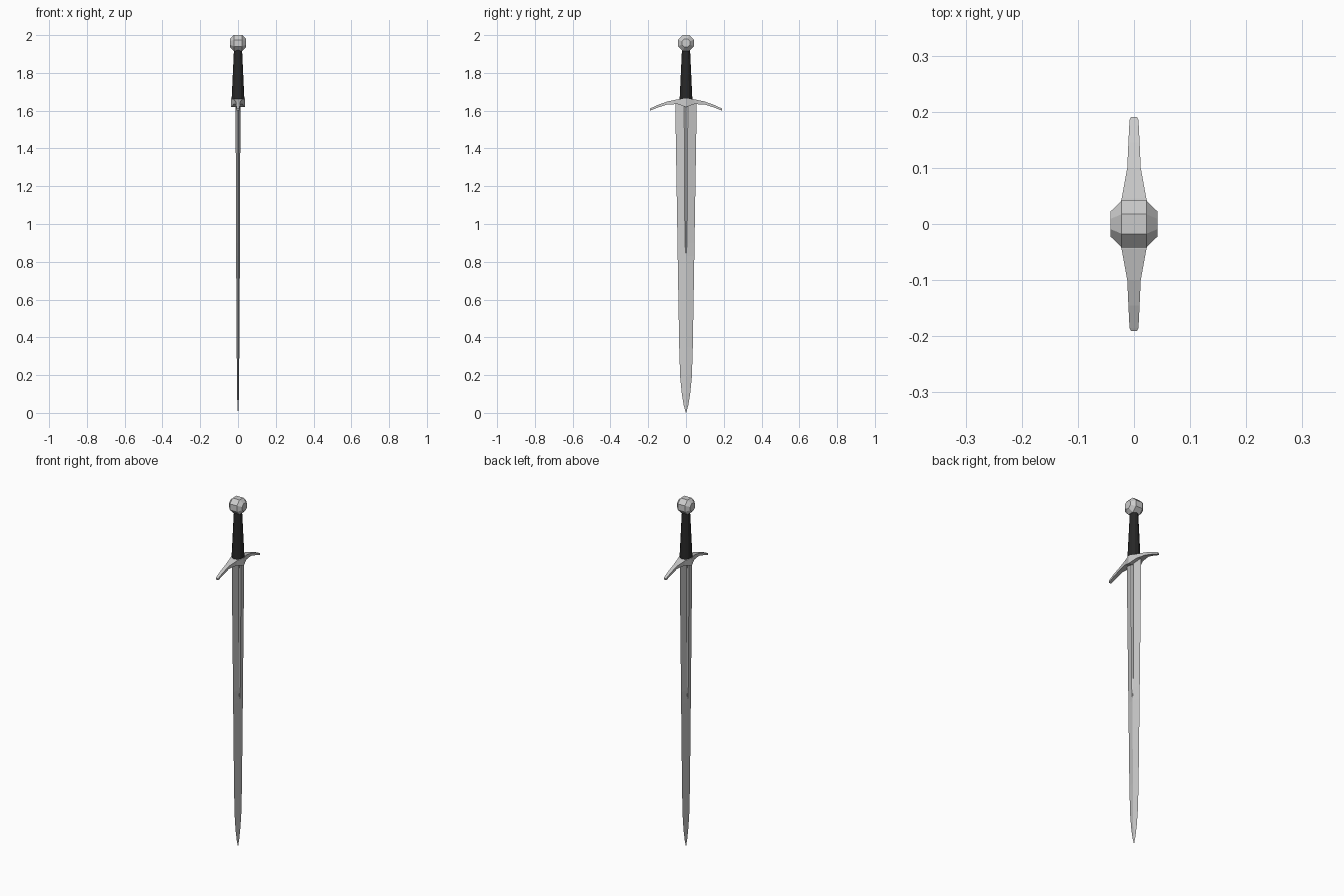
import bpy, bmesh
from math import sin, cos, pi

if "Cube" in bpy.data.objects:
    bpy.data.objects.remove(bpy.data.objects["Cube"])


def loft(name, rings, color=None):
    """Skin a list of equal-length closed rings and cap both ends."""
    bm = bmesh.new()
    loops = [[bm.verts.new(p) for p in ring] for ring in rings]
    n = len(loops[0])
    for a, b in zip(loops, loops[1:]):
        for i in range(n):
            j = (i + 1) % n
            bm.faces.new((a[i], a[j], b[j], b[i]))
    bm.faces.new(loops[0][::-1])
    bm.faces.new(loops[-1])
    bmesh.ops.remove_doubles(bm, verts=bm.verts, dist=0.00005)
    bmesh.ops.recalc_face_normals(bm, faces=bm.faces)
    me = bpy.data.meshes.new(name)
    bm.to_mesh(me)
    bm.free()
    ob = bpy.data.objects.new(name, me)
    bpy.context.collection.objects.link(ob)
    if color:
        mat = bpy.data.materials.new(name)
        mat.diffuse_color = color
        mat.use_nodes = True
        mat.node_tree.nodes["Principled BSDF"].inputs["Base Color"].default_value = mat.diffuse_color
        me.materials.append(mat)
    return ob


# Blade: z, half width, half thickness, half fuller width, fuller floor
stations = [
    (0.0, 0.001, 0.0008, 0.0, 0.0008),
    (0.04, 0.012, 0.003, 0.0, 0.003),
    (0.10, 0.022, 0.005, 0.0, 0.005),
    (0.19, 0.031, 0.006, 0.0, 0.006),
    (0.35, 0.036, 0.007, 0.0, 0.007),
    (0.83, 0.044, 0.010, 0.0, 0.010),
    (0.90, 0.045, 0.010, 0.006, 0.007),
    (1.645, 0.057, 0.013, 0.010, 0.008),
]
blade = [[(0, w, z), (-t, r, z), (-g, 0, z), (-t, -r, z),
          (0, -w, z), (t, -r, z), (g, 0, z), (t, r, z)]
         for z, w, t, r, g in stations]
loft("blade", blade)

# Crossguard: y, half depth, bottom, top; mirrored about the centre
arm = [(0, 0.036, 1.619, 1.665), (0.045, 0.022, 1.635, 1.660),
       (0.10, 0.012, 1.632, 1.648), (0.145, 0.010, 1.618, 1.632),
       (0.185, 0.008, 1.602, 1.614), (0.191, 0.005, 1.602, 1.611)]
full = [(-y, h, lo, hi) for y, h, lo, hi in arm[:0:-1]] + arm
loft("crossguard", [[(-h, y, lo), (h, y, lo), (h, y, hi), (-h, y, hi)]
                    for y, h, lo, hi in full])


# Grip: tapering leather handle
def circle(r, z, n=12):
    return [(r * cos(2 * pi * i / n), r * sin(2 * pi * i / n), z) for i in range(n)]


loft("grip", [circle(0.034, 1.655), circle(0.021, 1.935)], (0.02, 0.02, 0.02, 1))

# Pommel: bevelled octagonal wheel with its axis along x
R = 0.042 / cos(pi / 8)
pommel = [[(x, r * cos(pi / 8 + i * pi / 4), 1.958 + r * sin(pi / 8 + i * pi / 4))
           for i in range(8)]
          for x, r in ((-0.042, 0.024), (-0.022, R), (0.022, R), (0.042, 0.024))]
loft("pommel", pommel)
